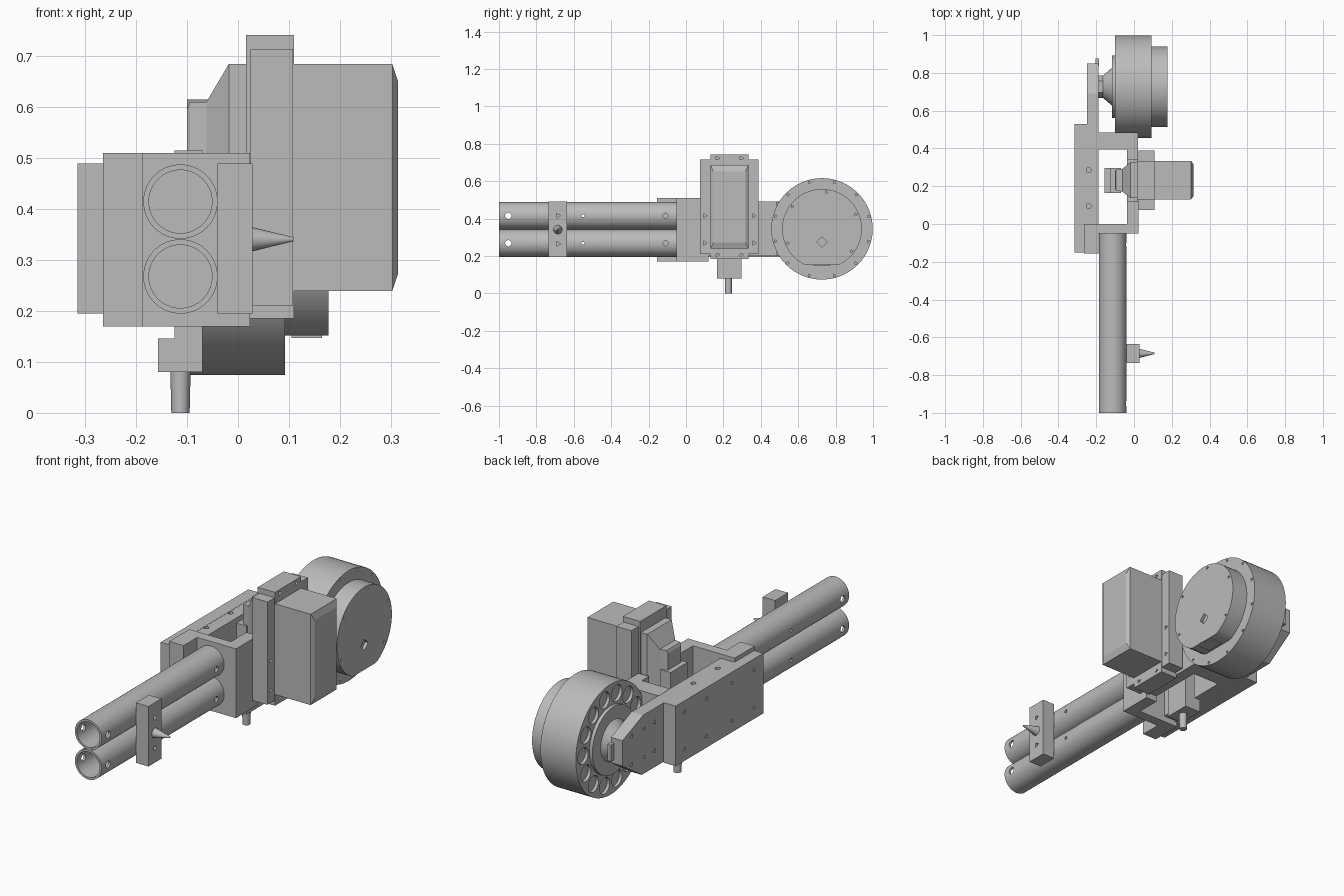
import bpy, bmesh, math
from mathutils import Matrix, Vector

if "Cube" in bpy.data.objects:
    bpy.data.objects.remove(bpy.data.objects["Cube"], do_unlink=True)

COLOUR = (0.5, 0.5, 0.5, 1)
grey = bpy.data.materials.new("plain_grey")
grey.use_nodes = True
grey.diffuse_color = COLOUR
grey.node_tree.nodes["Principled BSDF"].inputs["Base Color"].default_value = COLOUR

# Rotations that turn the z axis to another axis
TURN = {"X": Matrix.Rotation(math.pi / 2, 4, "Y"),
        "Y": Matrix.Rotation(-math.pi / 2, 4, "X"), "Z": Matrix()}


def finish(name, bm, smooth=False):
    bmesh.ops.recalc_face_normals(bm, faces=bm.faces[:])
    mesh = bpy.data.meshes.new(name)
    bm.to_mesh(mesh)
    bm.free()
    mesh.materials.append(grey)
    obj = bpy.data.objects.new(name, mesh)
    bpy.context.collection.objects.link(obj)
    if smooth:
        shade(obj)
    return obj


def shade(obj):
    bpy.ops.object.select_all(action="DESELECT")
    obj.select_set(True)
    bpy.context.view_layer.objects.active = obj
    bpy.ops.object.shade_smooth_by_angle(angle=math.radians(35))


def box(name, x, y, z):
    bm = bmesh.new()
    size = [b - a for a, b in (x, y, z)]
    mid = Vector([(a + b) / 2 for a, b in (x, y, z)])
    bmesh.ops.create_cube(bm, size=1, matrix=Matrix.Translation(mid) @ Matrix.Diagonal((*size, 1)))
    return finish(name, bm)


def add_cylinder(bm, centre, r1, r2, length, axis, sides):
    bmesh.ops.create_cone(bm, cap_ends=True, segments=sides, radius1=r1, radius2=r2,
                          depth=length, matrix=Matrix.Translation(centre) @ TURN[axis])


def cylinder(name, centre, r1, r2, length, axis, sides=64):
    bm = bmesh.new()
    add_cylinder(bm, centre, r1, r2, length, axis, sides)
    return finish(name, bm, True)


def loft(name, sections):
    """Join rectangles (x, half depth, half height) centred on one x axis."""
    bm = bmesh.new()
    rings = []
    for x, hy, hz in sections:
        rings.append([bm.verts.new((x, MOTOR_Y + sy * hy, MOTOR_Z + sz * hz))
                      for sy, sz in ((-1, -1), (1, -1), (1, 1), (-1, 1))])
    for a, b in zip(rings, rings[1:]):
        for i in range(4):
            bm.faces.new((a[i], a[i - 1], b[i - 1], b[i]))
    bm.faces.new(rings[0])
    bm.faces.new(rings[-1])
    return finish(name, bm)


def extrude_x(name, points, x0, x1):
    bm = bmesh.new()
    face = bm.faces.new([bm.verts.new((x0, y, z)) for y, z in points])
    new = bmesh.ops.extrude_face_region(bm, geom=[face])["geom"]
    bmesh.ops.translate(bm, verts=[v for v in new if isinstance(v, bmesh.types.BMVert)],
                        vec=(x1 - x0, 0, 0))
    return finish(name, bm)


def cut(obj, holes, axis, sides=3, smooth=False):
    """Drill holes given as (centre, radius, length)."""
    bm = bmesh.new()
    for centre, r, length in holes:
        add_cylinder(bm, centre, r, r, length, axis, sides)
    cutter = finish(obj.name + "_cutter", bm)
    cutter.hide_render = True
    mod = obj.modifiers.new("holes", "BOOLEAN")
    mod.object = cutter
    mod.solver = "EXACT"
    bpy.ops.object.select_all(action="DESELECT")
    obj.select_set(True)
    bpy.context.view_layer.objects.active = obj
    bpy.ops.object.modifier_apply(modifier=mod.name)
    bpy.data.objects.remove(cutter, do_unlink=True)
    if smooth:
        shade(obj)


# Twin tubes with cross-drilled holes
TUBE_X, TUBE_R = -0.113, 0.073
for label, z in (("upper", 0.415), ("lower", 0.268)):
    tube = cylinder(label + "_tube", (TUBE_X, -0.52, z), TUBE_R, TUBE_R, 0.96, "Y")
    cut(tube, [((TUBE_X, -0.55, z), 0.062, 1)], "Y", 64)
    cut(tube, [((TUBE_X, y, z), r, 0.3) for y, r in ((-0.95, 0.017), (-0.55, 0.008), (-0.11, 0.014))],
        "X", 16, True)

# Block with a pointed pin beside the tubes
block = box("pin_block", (-0.04, 0.028), (-0.735, -0.635), (0.195, 0.49))
cut(block, [((0.03, -0.685, z), 0.015, 0.05) for z in (0.265, 0.415)], "X")
cylinder("pin", (0.068, -0.685, 0.341), 0.024, 0.004, 0.082, "X", 20)

# Frame around the middle
box("front_plate", (-0.265, 0.024), (-0.05, 0), (0.17, 0.51))
box("front_flange", (-0.265, -0.187), (-0.155, -0.05), (0.17, 0.51))
cover = box("outer_plate", (-0.315, -0.25), (-0.15, 0.53), (0.195, 0.49))
cut(cover, [((-0.315, y, z), 0.012, 0.04) for y in (-0.08, 0.09, 0.29, 0.46) for z in (0.25, 0.435)], "X")
box("inner_front_plate", (-0.038, 0.024), (0, 0.12), (0.17, 0.51))
box("inner_rear_plate", (-0.038, 0.02), (0.34, 0.485), (0.2, 0.49))
box("inner_sill", (-0.038, 0.02), (0.12, 0.34), (0.2, 0.25))
box("rear_plate", (-0.19, -0.038), (0.395, 0.485), (0.2, 0.49))

# Arm that carries the wheel, tapered at its end
arm = extrude_x("wheel_arm", [(0, 0.2), (0.7, 0.2), (0.85, 0.3), (0.85, 0.425), (0.69, 0.489), (0, 0.489)],
                -0.25, -0.187)
cut(arm, [((-0.25, y, z), 0.012, 0.04) for y in (0.6, 0.68, 0.78) for z in (0.28, 0.42)], "X")
cut(arm, [((-0.24, y, 0.489), 0.013, 0.04) for y in (0.095, 0.285)], "Z", 12)

# Wheel drum with round pockets on its arm side
WY, WZ = 0.727, 0.345


def around(radius, count, x, r, length, start=0):
    return [((x, WY + radius * math.cos(start + math.tau * i / count),
              WZ + radius * math.sin(start + math.tau * i / count)), r, length) for i in range(count)]


drum = cylinder("wheel_drum", (-0.004, WY, WZ), 0.271, 0.271, 0.192, "X", 96)
cut(drum, around(0.215, 14, -0.1, 0.04, 0.03), "X", 24)
cut(drum, around(0.258, 12, 0.092, 0.009, 0.03, 0.26), "X", 3, True)

# Cap disc with a flat underside, square socket and screw holes
R = 0.213
angles = [math.tau * i / 80 for i in range(80)]
profile = [(WY + R * math.cos(a), max(WZ + R * math.sin(a), 0.152)) for a in angles]
profile = [p for i, p in enumerate(profile) if p[1] > 0.1521 or profile[i - 1][1] > 0.1521
           or profile[(i + 1) % 80][1] > 0.1521]
cap = extrude_x("wheel_cap", profile, 0.09, 0.178)
cut(cap, [((0.178, WY, 0.275), 0.028, 0.03)], "X", 4)
cut(cap, around(0.198, 6, 0.178, 0.009, 0.03, 0.4), "X", 3, True)
box("cap_connector", (0.105, 0.165), (0.68, 0.77), (0.147, 0.16))

# Hub between the drum and the arm
cylinder("hub_ring", (-0.105, WY, WZ), 0.165, 0.165, 0.022, "X")
cylinder("hub_cone", (-0.14, WY, WZ), 0.05, 0.11, 0.07, "X", 32)
cylinder("hub_nut", (-0.18, WY, WZ + 0.01), 0.06, 0.06, 0.03, "X", 6)
box("axle_tab", (-0.205, -0.185), (0.84, 0.875), (0.32, 0.4))

# Motor unit: carrier plates, case and tapered back
MOTOR_Y, MOTOR_Z = 0.232, 0.4625
wide = box("carrier_plate", (0.025, 0.108), (0.075, 0.388), (0.21, 0.715))
cut(wide, [((0.11, y, z), 0.013, 0.03) for y in (0.1, 0.362) for z in (0.27, 0.415)], "X")
tall = box("carrier_core", (0.016, 0.11), (0.13, 0.333), (0.185, 0.742))
cut(tall, [((0.11, y, z), 0.013, 0.03) for y in (0.168, 0.295) for z in (0.208, 0.722)], "X")
loft("motor_case", [(0.105, 0.101, 0.223), (0.303, 0.101, 0.223), (0.314, 0.085, 0.19)])
loft("motor_back", [(0.02, 0.095, 0.223), (-0.018, 0.095, 0.223), (-0.062, 0.06, 0.148),
                    (-0.094, 0.055, 0.148), (-0.1, 0.05, 0.135)])

# Gear box inside the frame with its downward shaft
box("gear_box", (-0.125, -0.07), (0.165, 0.297), (0.14, 0.515))
box("gear_box_foot", (-0.157, -0.07), (0.165, 0.297), (0.08, 0.146))
cylinder("output_shaft", (-0.113, 0.227, 0.043), 0.018, 0.02, 0.086, "Z", 12)
